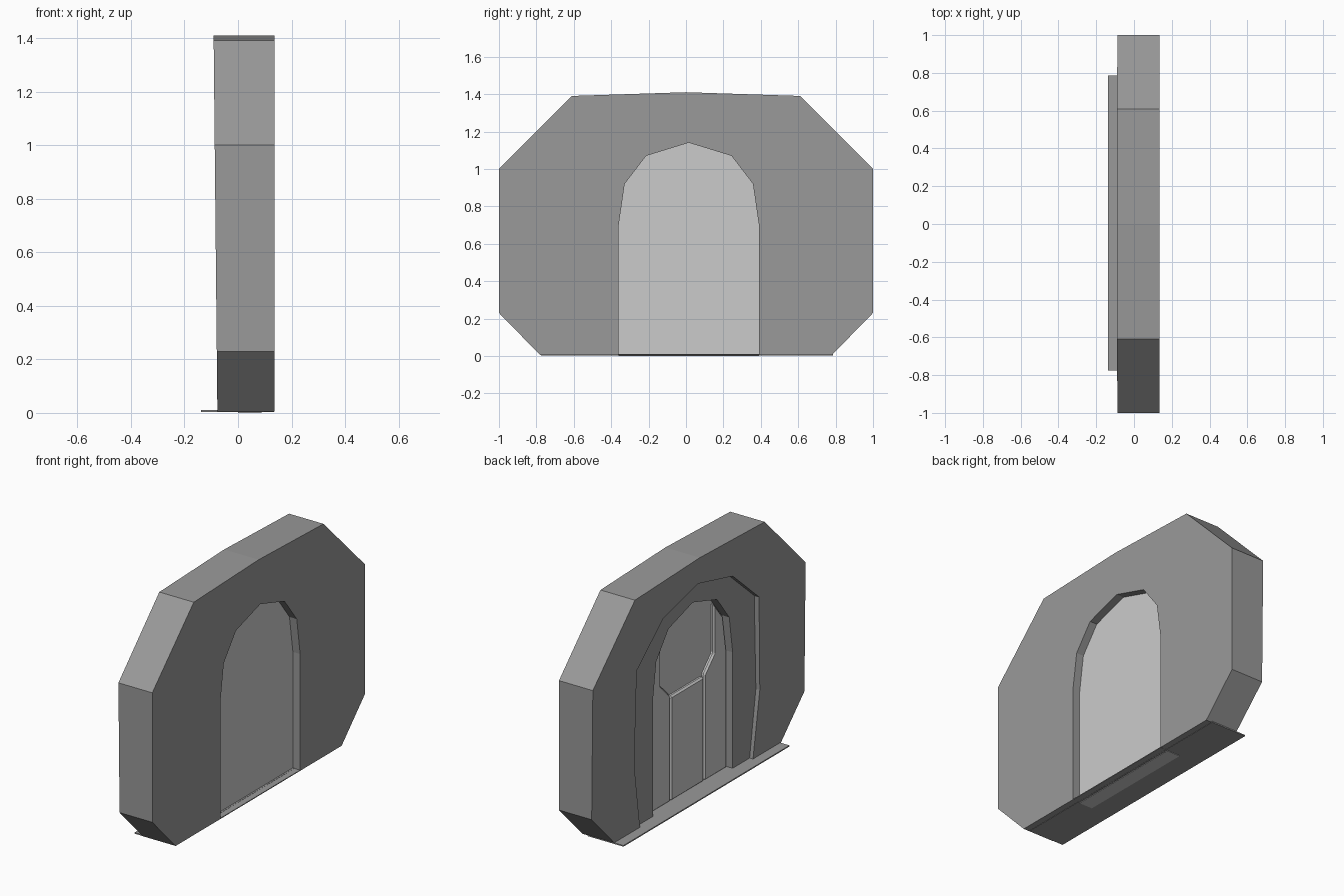
import bpy, bmesh

if "Cube" in bpy.data.objects:
    bpy.data.objects.remove(bpy.data.objects["Cube"])

CY = 0.015  # the doorway sits slightly off centre

# Darker stone tone for the wall and threshold; the door stays plain grey
stone = bpy.data.materials.new("dark_stone")
stone.diffuse_color = (0.32, 0.32, 0.32, 1)
stone.use_nodes = True
stone.node_tree.nodes["Principled BSDF"].inputs["Base Color"].default_value = stone.diffuse_color


def prism(name, outline, x_back, x_front, mat=None):
    """Extrude a (y, z) outline along x; x_back may vary with height."""
    bm = bmesh.new()
    back = [bm.verts.new((x_back(z) if callable(x_back) else x_back, y, z)) for y, z in outline]
    front = [bm.verts.new((x_front, y, z)) for y, z in outline]
    bm.faces.new(back)
    bm.faces.new(front[::-1])
    n = len(outline)
    for i in range(n):
        j = (i + 1) % n
        bm.faces.new((back[j], back[i], front[i], front[j]))
    bmesh.ops.recalc_face_normals(bm, faces=bm.faces)
    mesh = bpy.data.meshes.new(name)
    bm.to_mesh(mesh)
    bm.free()
    if mat:
        mesh.materials.append(mat)
    ob = bpy.data.objects.new(name, mesh)
    bpy.context.collection.objects.link(ob)
    return ob


def mirrored(half, cy=0.0):
    """Complete a right half running bottom to top (ends at the apex)."""
    left = [(-y, z) for y, z in reversed(half) if y > 0]
    return [(y + cy, z) for y, z in half + left]


def bevel(ob, width):
    m = ob.modifiers.new("soft_edges", "BEVEL")
    m.width = width
    m.segments = 1


# Wall slab with the doorway cut up from its foot
outer = mirrored([(0.78, 0.005), (1, 0.23), (1, 1), (0.61, 1.39), (0, 1.41)])
arch = mirrored([(0.375, 0.005), (0.375, 0.7), (0.343, 0.92), (0.228, 1.07), (0, 1.14)], CY)
wall = prism("wall", outer + arch[::-1], lambda z: -0.077 - 0.01 * z, 0.136, stone)

# Shallow arched recess around the doorway on the back
recess = prism("recess_cutter",
               mirrored([(0.53, -0.1), (0.53, 0.0), (0.59, 0.4), (0.575, 0.96),
                         (0.325, 1.18), (0, 1.26)], 0.012), -0.3, -0.055, stone)
recess.hide_render = True
cut = wall.modifiers.new("recess", "BOOLEAN")
cut.operation = "DIFFERENCE"
cut.solver = "EXACT"
cut.object = recess
bpy.context.view_layer.objects.active = wall
bpy.ops.object.modifier_apply(modifier="recess")
bpy.data.objects.remove(recess)

# Door backing, flat on the front
prism("door", [(y, z if z > 0.01 else 0.0) for y, z in arch], 0.0, 0.088)

# Raised side leaves and lower centre panel on the back of the door
leaf = [(0.161, 0.005), (0.372, 0.005), (0.372, 0.7), (0.338, 0.92),
        (0.25, 1.03), (0.25, 0.73), (0.161, 0.64)]
for side, s in (("left", -1), ("right", 1)):
    bevel(prism("door_leaf_" + side, [(CY + s * y, z) for y, z in leaf], -0.02, 0.01), 0.01)
bevel(prism("door_centre_panel", mirrored([(0.157, 0.005), (0.157, 0.63)], CY), -0.02, 0.01), 0.01)

# Thin threshold plate under the wall and the sill in front of the door
prism("threshold", [(-0.775, 0.003), (0.785, 0.003), (0.785, 0.01), (-0.775, 0.01)],
      -0.138, 0.098, stone)
prism("door_sill", mirrored([(0.375, 0.004), (0.375, 0.009)], CY), 0.08, 0.135, stone)
